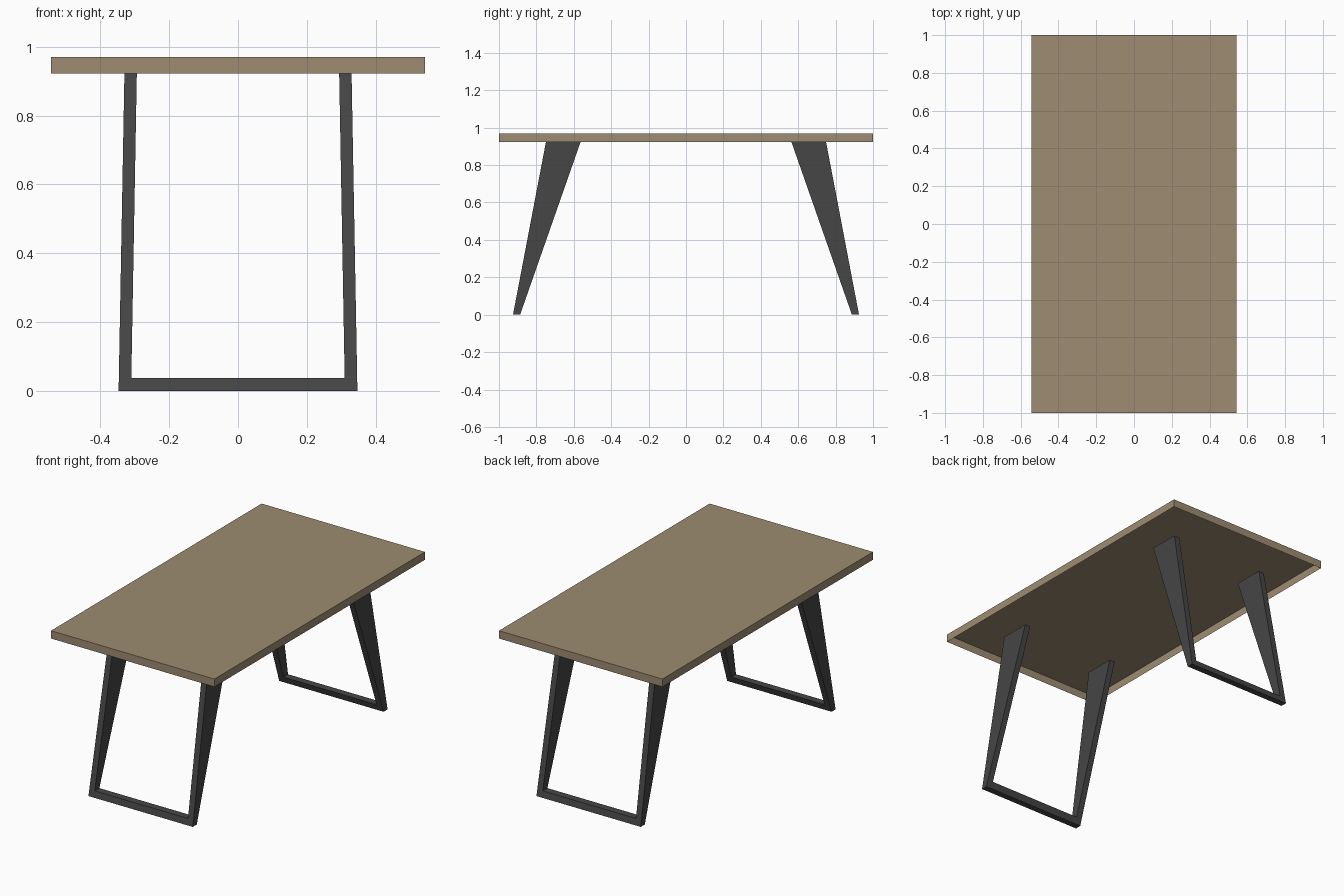
import bpy, bmesh

if "Cube" in bpy.data.objects:
    bpy.data.objects.remove(bpy.data.objects["Cube"])


def material(name, color):
    m = bpy.data.materials.new(name)
    m.diffuse_color = (*color, 1)
    m.use_nodes = True
    m.node_tree.nodes["Principled BSDF"].inputs["Base Color"].default_value = m.diffuse_color
    return m


def add_object(name, bm, mat):
    mesh = bpy.data.meshes.new(name)
    bmesh.ops.recalc_face_normals(bm, faces=bm.faces)
    bm.to_mesh(mesh)
    bm.free()
    mesh.materials.append(mat)
    ob = bpy.data.objects.new(name, mesh)
    bpy.context.collection.objects.link(ob)
    return ob


wood = material("tan wood", (0.337, 0.262, 0.165))
metal = material("dark metal", (0.061, 0.061, 0.061))

TOP, UNDER = 0.97, 0.923

# Tabletop: thin slab, hollow and open underneath
bm = bmesh.new()
bmesh.ops.create_cube(bm, size=1)
for v in bm.verts:
    v.co.x *= 1.086
    v.co.y *= 2
    v.co.z = TOP if v.co.z > 0 else UNDER
bottom = [f for f in bm.faces if f.calc_center_median().z < UNDER + 0.001]
bmesh.ops.delete(bm, geom=bottom, context='FACES_ONLY')
add_object("tabletop", bm, wood)
# the open shell must keep its normals facing outwards
me = bpy.data.objects["tabletop"].data
if max(me.polygons, key=lambda p: p.center.z).normal.z < 0:
    me.flip_normals()

# Leg frames: U-shaped outline, tapering in depth towards the floor
half = [(0.347, 0), (0.330, UNDER), (0.294, UNDER), (0.310, 0.038)]
outline = half + [(-x, z) for x, z in reversed(half)]


def leg_frame(name, side):
    bm = bmesh.new()

    def ring(y_floor, y_top):
        return [bm.verts.new((x, side * (y_floor + (y_top - y_floor) * z / UNDER), z))
                for x, z in outline]

    outer = ring(0.925, 0.749)
    inner = ring(0.887, 0.564)
    bm.faces.new(outer)
    bm.faces.new(inner[::-1])
    n = len(outline)
    for i in range(n):
        j = (i + 1) % n
        bm.faces.new((outer[i], inner[i], inner[j], outer[j]))
    add_object(name, bm, metal)


leg_frame("front_leg_frame", -1)
leg_frame("back_leg_frame", 1)
